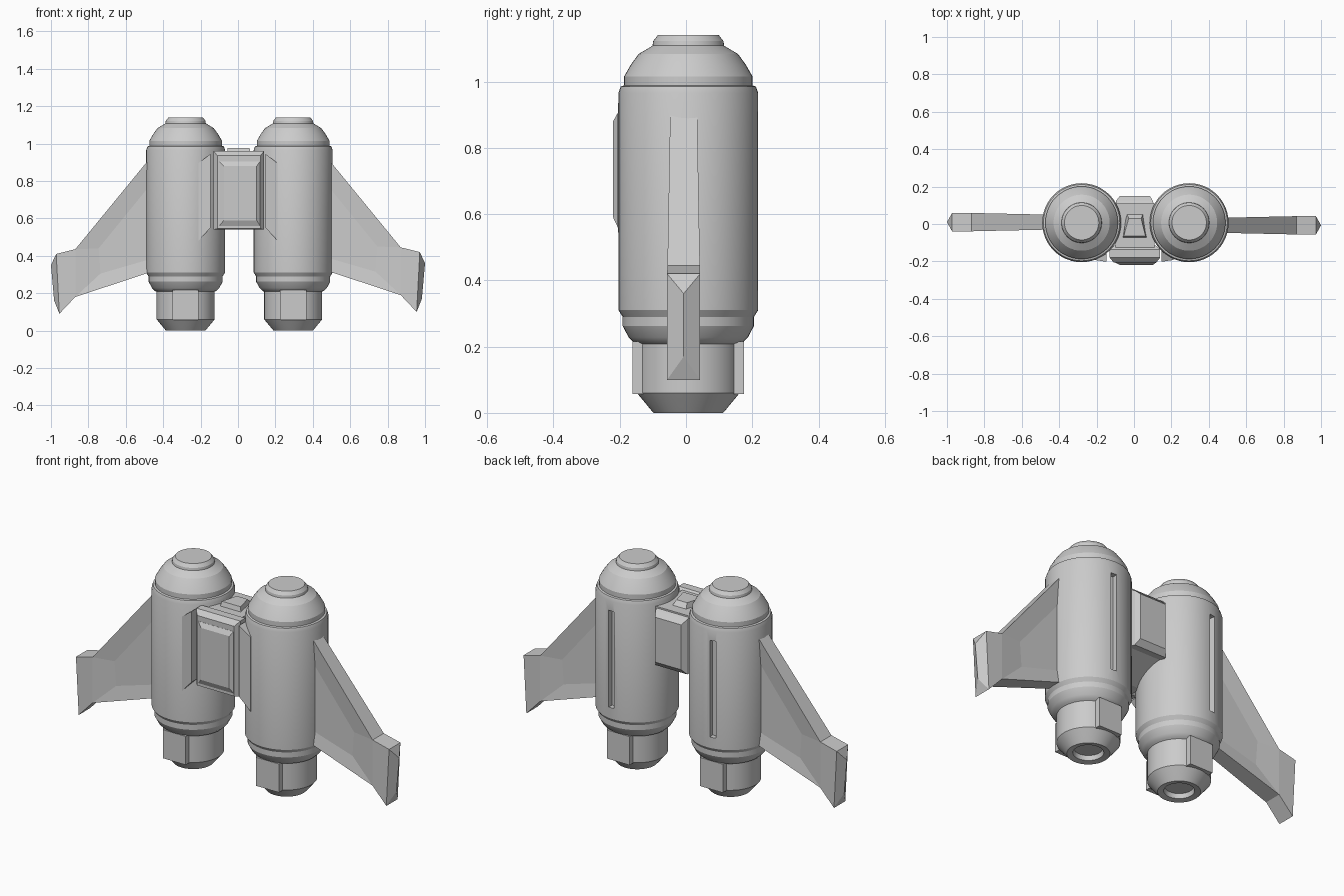
import bpy, bmesh
from math import sin, cos, pi, radians

if "Cube" in bpy.data.objects:
    bpy.data.objects.remove(bpy.data.objects["Cube"])

CY = 0.007                       # tube axis in y
TUBES = {"left": (-0.28, 100), "right": (0.295, 86)}   # axis x, back slot angle


def add_mesh(name, verts, faces, smooth=False):
    me = bpy.data.meshes.new(name)
    me.from_pydata(verts, [], faces)
    bm = bmesh.new()
    bm.from_mesh(me)
    bmesh.ops.recalc_face_normals(bm, faces=bm.faces)
    bm.to_mesh(me)
    bm.free()
    ob = bpy.data.objects.new(name, me)
    bpy.context.collection.objects.link(ob)
    bpy.ops.object.select_all(action='DESELECT')
    ob.select_set(True)
    bpy.context.view_layer.objects.active = ob
    if smooth:
        bpy.ops.object.shade_smooth_by_angle(angle=radians(20))
    return ob


def lathe(name, profile, x, seg=48):
    """Closed solid of revolution from (radius, z) points."""
    n = len(profile)
    verts = [(x + r * cos(2 * pi * i / seg), CY + r * sin(2 * pi * i / seg), z)
             for r, z in profile for i in range(seg)]
    faces = [(j * seg + i, j * seg + (i + 1) % seg,
              (j + 1) * seg + (i + 1) % seg, (j + 1) * seg + i)
             for j in range(n - 1) for i in range(seg)]
    faces += [tuple(range(seg)), tuple(range((n - 1) * seg, n * seg))]
    return add_mesh(name, verts, faces, smooth=True)


def loft(name, rings):
    """Join equal-length rings of points and cap both ends."""
    k = len(rings[0])
    verts = [p for ring in rings for p in ring]
    faces = [(j * k + i, j * k + (i + 1) % k, (j + 1) * k + (i + 1) % k, (j + 1) * k + i)
             for j in range(len(rings) - 1) for i in range(k)]
    faces += [tuple(range(k)), tuple(range((len(rings) - 1) * k, len(rings) * k))]
    return add_mesh(name, verts, faces)


def rect_y(y, x0, x1, z0, z1):
    return [(x0, y, z0), (x1, y, z0), (x1, y, z1), (x0, y, z1)]


def box(name, x0, x1, y0, y1, z0, z1):
    return loft(name, [rect_y(y0, x0, x1, z0, z1), rect_y(y1, x0, x1, z0, z1)])


TANK = [(0.14, 0.20), (0.165, 0.213), (0.18, 0.228), (0.198, 0.262), (0.198, 0.29),
        (0.211, 0.31), (0.211, 0.965), (0.204, 0.985), (0.194, 0.988), (0.194, 1.015),
        (0.174, 1.05), (0.15, 1.083), (0.108, 1.108), (0.106, 1.122), (0.092, 1.14)]
NOZZLE = [(0.07, 0.03), (0.075, 0.005), (0.105, 0.0), (0.112, 0.008),
          (0.155, 0.06), (0.155, 0.215)]

for side, (x, angle) in TUBES.items():
    # Tank with a recessed slot on the back
    tank = lathe(side + "_tank", TANK, x)
    cutter = box("slot_cutter", -0.017, 0.017, -0.03, 0.03, 0.37, 0.91)
    a = radians(angle)
    cutter.location = (x + 0.211 * cos(a), CY + 0.211 * sin(a), 0)
    cutter.rotation_euler.z = a - pi / 2
    cutter.hide_render = True
    mod = tank.modifiers.new("slot", 'BOOLEAN')
    mod.operation = 'DIFFERENCE'
    mod.solver = 'EXACT'
    mod.object = cutter
    bpy.context.view_layer.objects.active = tank
    bpy.ops.object.modifier_apply(modifier="slot")
    bpy.data.objects.remove(cutter)

    # Nozzle with front and back plates
    lathe(side + "_nozzle", NOZZLE, x)
    box(side + "_nozzle_plates", x - 0.07, x + 0.07, CY - 0.168, CY + 0.168, 0.057, 0.216)

    # Wedge bracket beside the connector
    s = 1 if x > 0 else -1
    inner, outer = s * 0.147, s * 0.212
    loft(side + "_bracket", [
        [(inner, -0.202, 0.55), (inner, -0.13, 0.55), (outer, -0.17, 0.48), (outer, -0.192, 0.48)],
        [(inner, -0.202, 0.945), (inner, -0.13, 0.945), (outer, -0.17, 0.895), (outer, -0.192, 0.895)]])

# Connector between the tanks
loft("connector_core", [rect_y(-0.13, -0.1, 0.11, 0.54, 0.95),
                        rect_y(-0.08, -0.1, 0.11, 0.55, 0.95),
                        rect_y(0.11, -0.1, 0.11, 0.64, 0.95)])
loft("connector_front", [rect_y(-0.115, -0.105, 0.115, 0.56, 0.94),
                         rect_y(-0.135, -0.13, 0.14, 0.54, 0.96),
                         rect_y(-0.18, -0.13, 0.14, 0.54, 0.96),
                         rect_y(-0.205, -0.11, 0.12, 0.545, 0.935)])
loft("connector_front_panel", [rect_y(-0.195, -0.1, 0.118, 0.56, 0.905),
                               rect_y(-0.206, -0.1, 0.118, 0.56, 0.905),
                               rect_y(-0.22, -0.075, 0.1, 0.59, 0.88)])
loft("connector_back_panel", [rect_y(0.09, -0.1, 0.11, 0.63, 0.95),
                              rect_y(0.125, -0.095, 0.1, 0.63, 0.935),
                              rect_y(0.15, -0.075, 0.085, 0.66, 0.91)])
# Wedge cap on top of the connector
loft("connector_cap", [
    [(-0.06, -0.075, 0.94), (0.07, -0.075, 0.94), (0.05, 0.06, 0.94), (-0.04, 0.06, 0.94)],
    [(-0.055, -0.065, 0.975), (0.062, -0.065, 0.975), (0.038, 0.03, 0.975), (-0.028, 0.03, 0.975)]])

# Wings: outline, sunken panel and tip ridge as (x, half thickness, z)
OUTLINE = [(0.46, 0.040, 0.945), (0.87, 0.049, 0.445), (0.972, 0.05, 0.42),
           (0.955, 0.05, 0.10), (0.87, 0.049, 0.19), (0.46, 0.040, 0.325)]
PANEL = [(0.46, 0.028, 0.80), (0.745, 0.034, 0.45), (0.735, 0.034, 0.315), (0.46, 0.028, 0.395)]
RIDGE = [(1.0, 0, 0.36), (0.983, 0, 0.17)]
FACE = [(0, 1, 7, 6), (6, 7, 8, 9), (9, 8, 4, 5), (7, 1, 4, 8), (1, 2, 3, 4), (2, 20, 21, 3)]


def wing(name, s, y, dz):
    half = OUTLINE + PANEL
    pts = [(s * px, y + k * t, pz + dz) for k in (-1, 1) for px, t, pz in half]
    pts += [(s * px, y, pz + dz) for px, t, pz in RIDGE]
    faces = list(FACE)
    faces += [tuple(i if i >= 20 else i + 10 for i in f) for f in FACE]
    faces += [(i, i + 1, i + 11, i + 10) for i in (0, 1, 3, 4)]
    faces += [(2, 12, 20), (3, 13, 21), (0, 6, 16, 10), (6, 9, 19, 16), (9, 5, 15, 19)]
    return add_mesh(name, pts, faces)


wing("right_wing", 1, -0.007, 0)
wing("left_wing", -1, 0.01, -0.01)
